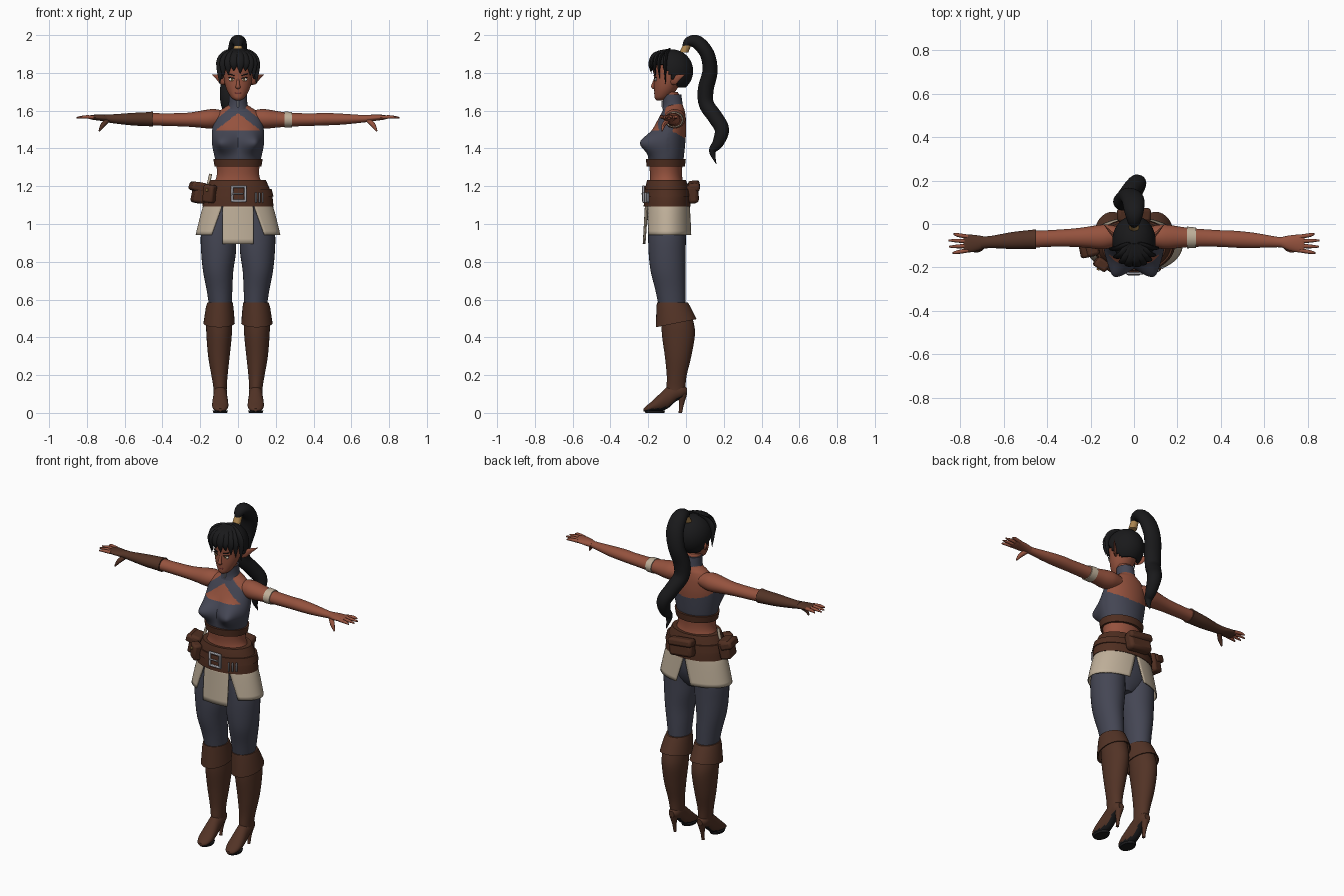
import bpy, bmesh, math
from mathutils import Vector, Matrix

def material(name, r, g, b):
    m = bpy.data.materials.new(name)
    m.diffuse_color = (r, g, b, 1)
    return m

SKIN = material("skin", .30, .085, .048)
SLATE = material("slate cloth", .058, .061, .088)
CREAM = material("cream cloth", .52, .43, .32)
BOOT = material("boot leather", .085, .033, .019)
BELT = material("belt leather", .080, .028, .015)
HAIR = material("black hair", .010, .010, .011)
METAL = material("silver metal", .42, .42, .46)
GOLD = material("tan gold", .42, .24, .08)
WHITE = material("eye white", .70, .66, .60)
LIPS = material("dark lips", .17, .035, .03)

def finish(bm, name, mat):
    bmesh.ops.recalc_face_normals(bm, faces=bm.faces)
    me = bpy.data.meshes.new(name)
    bm.to_mesh(me)
    bm.free()
    me.materials.append(mat)
    ob = bpy.data.objects.new(name, me)
    bpy.context.collection.objects.link(ob)
    return ob

def tube(name, rings, mat, axis=None, ref=(1, 0, 0), n=24, sub=4):
    """Smooth loft through elliptical rings (x, y, z, half width, half depth)."""
    P, S = [Vector(r) for r in rings], []
    for i in range(len(P) - 1):
        a, b, c, d = P[max(i - 1, 0)], P[i], P[i + 1], P[min(i + 2, len(P) - 1)]
        for k in range(sub):
            t = k / sub
            S.append(b + (c - a) * (t / 2) + (a * 2 - b * 5 + c * 4 - d) * (t * t / 2)
                     + (b * 3 - a - c * 3 + d) * (t ** 3 / 2))
    S.append(P[-1])
    bm, loops = bmesh.new(), []
    for i, s in enumerate(S):
        t = Vector(axis) if axis else Vector((S[min(i + 1, len(S) - 1)] - S[max(i - 1, 0)])[:3]).normalized()
        u = Vector(ref)
        u = (u - t * u.dot(t)).normalized()
        v = t.cross(u)
        loops.append([bm.verts.new(Vector(s[:3]) + u * max(s[3], .0008) * math.cos(q) + v * max(s[4], .0008) * math.sin(q))
                      for q in (2 * math.pi * j / n for j in range(n))])
    for A, B in zip(loops, loops[1:]):
        for j in range(n):
            bm.faces.new((A[j], A[(j + 1) % n], B[(j + 1) % n], B[j]))
    bm.faces.new(loops[0])
    bm.faces.new(loops[-1])
    return finish(bm, name, mat)

def upright(name, rings, mat, **kw):      # rings: x, y, z, a, b stacked along z
    return tube(name, rings, mat, axis=(0, 0, 1), **kw)

def ball(name, loc, size, mat):
    bm = bmesh.new()
    bmesh.ops.create_uvsphere(bm, u_segments=20, v_segments=12, radius=1,
                              matrix=Matrix.Translation(loc) @ Matrix.Diagonal((*size, 1)))
    return finish(bm, name, mat)

def box(name, loc, size, mat, rot=(0, 0, 0), bevel=.004):
    bm = bmesh.new()
    bmesh.ops.create_cube(bm, size=1, matrix=Matrix.Diagonal((*size, 1)))
    ob = finish(bm, name, mat)
    ob.location, ob.rotation_euler = loc, rot
    mod = ob.modifiers.new("bevel", "BEVEL")
    mod.width, mod.segments = bevel, 2
    return ob

# Torso with bust, and the halter top coloured by height and direction
torso = upright("torso", [(0, *r) for r in [
    (-.095, 1.08, .165, .105), (-.10, 1.18, .142, .095), (-.105, 1.25, .114, .085), (-.107, 1.31, .114, .088),
    (-.105, 1.36, .124, .094), (-.098, 1.44, .135, .095), (-.087, 1.50, .136, .088), (-.073, 1.56, .125, .072),
    (-.065, 1.60, .095, .058), (-.064, 1.62, .066, .05), (-.066, 1.64, .046, .045), (-.085, 1.70, .042, .042)]],
    SKIN, n=128, sub=12)
for v in torso.data.vertices:
    x, y, z = v.co
    if y < -.09:
        g = math.exp(-((abs(x) - .066) / .05) ** 2 - ((z - 1.43) / .052) ** 2)
        v.co.y -= .06 * g
        v.co.x += math.copysign(.025, x) * g * min(1, abs(x) / .06)
torso.data.materials.append(SLATE)
for f in torso.data.polygons:
    x, y, z = f.center
    strap = abs(z - 1.617 + .78 * abs(x)) < .029
    top = 1.497 if y < -.07 else 1.49 - .55 * (y + .07)
    if z > 1.335 and (z < top or (strap and y < -.07)):
        f.material_index = 1
upright("under_bust_band", [(0, -.107, 1.305, .124, .101), (0, -.107, 1.345, .131, .106)], BELT, n=48, sub=1)
upright("collar", [(0, -.07, 1.605, .060, .056), (0, -.07, 1.635, .050, .052), (0, -.075, 1.685, .048, .05)], SLATE)
box("collar_clasp", (0, -.125, 1.635), (.008, .008, .034), METAL, bevel=.002)

# Head and face
upright("head", [(0, *r) for r in [
    (-.138, 1.655, .014, .018), (-.128, 1.668, .034, .038), (-.113, 1.70, .055, .055), (-.102, 1.735, .068, .067),
    (-.09, 1.78, .076, .079), (-.085, 1.83, .080, .086), (-.085, 1.88, .066, .072), (-.085, 1.905, .03, .03)]], SKIN, n=40)
tube("nose", [(0, -.163, 1.77, .006, .006), (0, -.173, 1.74, .009, .008), (0, -.175, 1.725, .013, .009),
              (0, -.166, 1.718, .008, .004)], SKIN)
ball("lips", (0, -.163, 1.692), (.019, .006, .007), LIPS)
for s, side in ((-1, "right"), (1, "left")):
    ball("eye_" + side, (s * .033, -.160, 1.765), (.017, .006, .009), WHITE)
    ball("iris_" + side, (s * .032, -.1635, 1.765), (.0075, .004, .008), GOLD)
    ball("pupil_" + side, (s * .032, -.1665, 1.765), (.0035, .002, .004), HAIR)
    box("lashes_" + side, (s * .035, -.163, 1.774), (.036, .007, .005), HAIR, (0, -s * .2, s * .25), .002)
    box("brow_" + side, (s * .035, -.165, 1.79), (.036, .007, .005), HAIR, (0, -s * .25, s * .25), .002)
    tube("ear_" + side, [(s * .066, -.075, 1.75, .015, .008), (s * .085, -.06, 1.762, .024, .009),
                         (s * .11, -.035, 1.778, .014, .006), (s * .137, -.005, 1.79, .001, .001)],
         SKIN, ref=(0, 0, 1), n=12)

# Hair cap with the face opening removed, locks, and ponytail
bm = bmesh.new()
bmesh.ops.create_uvsphere(bm, u_segments=48, v_segments=40, radius=1,
                          matrix=Matrix.Translation((0, -.078, 1.81)) @ Matrix.Diagonal((.1, .116, .115, 1)))
def hairline(y):
    return 1.72 + .125 * min(1, max(0, (-.035 - y) / .09))
bmesh.ops.delete(bm, geom=[f for f in bm.faces if f.calc_center_median().z < hairline(f.calc_center_median().y)],
                 context='FACES')
cap = finish(bm, "hair_cap", HAIR)
cap.modifiers.new("thickness", "SOLIDIFY").thickness = .014
for i, (x, z) in enumerate([(-.096, 1.74), (-.078, 1.775), (-.052, 1.79), (-.022, 1.81), (.012, 1.795),
                            (.04, 1.81), (.065, 1.785), (.083, 1.77), (.097, 1.74)]):
    d = math.sqrt(1 - (x / .1) ** 2)
    tube("fringe_lock_%d" % i, [(x * .2, -.09, 1.923, .012, .006), (x * .65, -.085 - .08 * d, 1.90, .022, .010),
                                (x * .98, -.085 - .105 * d, 1.85, .022, .010),
                                (x, -.085 - .098 * d, z, .001, .001)], HAIR, n=10)
upright("hair_tie", [(0, -.012, 1.908, .024, .024), (0, .005, 1.945, .022, .022)], GOLD, sub=1)
tube("ponytail", [(0, -.005, 1.925, .014, .014), (0, .012, 1.962, .03, .026), (0, .06, 1.962, .045, .036),
                  (-.005, .112, 1.90, .052, .038), (-.025, .127, 1.81, .05, .04), (-.045, .105, 1.715, .05, .042),
                  (-.045, .108, 1.635, .045, .04), (-.015, .155, 1.565, .042, .04), (.015, .19, 1.50, .04, .038),
                  (.02, .17, 1.43, .032, .03), (.015, .14, 1.385, .02, .018), (.02, .16, 1.318, .001, .001)], HAIR, sub=6)

# Arms and hands; the right hand wears a long glove
for s, side in ((-1, "right"), (1, "left")):
    kw = dict(axis=(1, 0, 0), ref=(0, 1, 0))
    glove = BOOT if s < 0 else SKIN
    tube("arm_" + side, [(s * r[0], *r[1:]) for r in [
        (.06, -.055, 1.56, .04, .036), (.12, -.058, 1.558, .055, .05), (.16, -.06, 1.556, .056, .05),
        (.21, -.061, 1.554, .049, .043), (.28, -.063, 1.552, .042, .036), (.40, -.067, 1.553, .038, .033),
        (.46, -.07, 1.555, .039, .033), (.55, -.075, 1.555, .035, .029), (.66, -.083, 1.557, .024, .02),
        (.70, -.085, 1.56, .024, .018)]], SKIN, **kw)
    tube("palm_" + side, [(s * r[0], *r[1:]) for r in [
        (.68, -.084, 1.558, .024, .019), (.72, -.088, 1.562, .036, .017), (.77, -.09, 1.565, .042, .013),
        (.785, -.09, 1.565, .038, .009)]], glove, **kw)
    for k, tip in ((-1.5, .835), (-.5, .852), (.5, .855), (1.5, .83)):
        tube("finger_%s_%d" % (side, k * 2), [(s * .765, -.09 + k * .021, 1.565, .010, .010),
             (s * .81, -.09 + k * .026, 1.567, .009, .009), (s * tip, -.09 + k * .029, 1.563, .004, .004)],
             SKIN, n=10, **kw)
    tube("thumb_" + side, [(s * .69, -.095, 1.55, .014, .013), (s * .715, -.118, 1.525, .013, .011),
                           (s * .735, -.127, 1.492, .004, .004)], glove, n=10)
tube("long_glove", [(-.45, -.07, 1.556, .046, .040), (-.48, -.071, 1.555, .043, .037), (-.56, -.076, 1.555, .039, .033),
                    (-.66, -.083, 1.557, .028, .024), (-.705, -.086, 1.561, .03, .02)], BOOT, **kw)
tube("arm_band", [(.245, -.062, 1.553, .050, .043), (.285, -.063, 1.552, .047, .041)], CREAM, sub=1, **kw)

# Leggings, boots and feet
upright("hips", [(0, -.09, .90, .05, .05), (0, -.095, .95, .14, .085), (0, -.097, 1.02, .172, .108),
                 (0, -.097, 1.12, .165, .11)], SLATE, n=40)
for s, side in ((-1, "right"), (1, "left")):
    def leg(name, rings, mat, **kw):
        return upright(name + "_" + side, [(s * r[0], *r[1:]) for r in rings], mat, **kw)
    leg("legging", [(.085, -.097, 1.05, .09, .1), (.102, -.1, .95, .094, .1), (.103, -.1, .85, .092, .098),
                    (.105, -.095, .75, .080, .092), (.098, -.082, .65, .068, .08), (.092, -.072, .55, .058, .07)],
        SLATE, n=32)
    cuff = leg("boot_cuff", [(.095, -.072, .585, .067, .082), (.097, -.066, .56, .073, .09), (.1, -.052, .475, .083, .108),
                             (.1, -.052, .477, .076, .1), (.095, -.066, .56, .06, .075)], BOOT, n=32, sub=1)
    for v in cuff.data.vertices:
        if v.co.z < .5:
            v.co.z += .2 * (v.co.y + .05)
    leg("boot_shaft", [(.096, -.06, .56, .062, .075), (.1, -.045, .48, .068, .085), (.1, -.04, .41, .067, .087),
                       (.101, -.042, .30, .057, .070), (.098, -.049, .20, .043, .053), (.095, -.053, .14, .036, .05),
                       (.094, -.055, .10, .034, .05)], BOOT, n=32)
    foot = tube("foot_" + side, [(s * .094, *r) for r in [
        (.004, .115, .018, .018), (-.02, .115, .032, .036), (-.055, .108, .036, .048), (-.095, .083, .037, .058),
        (-.14, .054, .042, .046), (-.18, .034, .042, .028), (-.21, .021, .03, .016), (-.224, .016, .012, .008)]],
        BOOT, axis=(0, 1, 0), n=32)
    foot.data.materials.append(HAIR)
    for v in foot.data.vertices:
        v.co.z = max(v.co.z, .006)
    for f in foot.data.polygons:
        if f.normal.z < -.6:
            f.material_index = 1
    leg("boot_heel", [(.094, -.03, 0, .009, .009), (.094, -.024, .045, .011, .013), (.094, -.018, .10, .024, .024)], BOOT, n=16)
    leg("boot_sole", [(.094, -.165, 0, .036, .05), (.094, -.165, .012, .040, .054)], HAIR, sub=1)

# Slit skirt panels on a flaring ellipse; angles run from the front
def panel(name, top, bottom, zbot, s=1):
    bm, rows = bmesh.new(), []
    for i in range(9):
        h = i / 8
        rx, ry, z = .178 + .046 * h ** .8, .118 + .012 * h, 1.11 + (zbot - 1.11) * h
        a, b = (p + (q - p) * h for p, q in zip(top, bottom))
        rows.append([bm.verts.new((s * rx * math.sin(t), -.099 - ry * math.cos(t), z))
                     for t in (a + (b - a) * j / 28 for j in range(29))])
    for A, B in zip(rows, rows[1:]):
        for j in range(28):
            bm.faces.new((A[j], A[j + 1], B[j + 1], B[j]))
    finish(bm, name, CREAM).modifiers.new("thickness", "SOLIDIFY").thickness = .006

panel("skirt_front", (-.46, .46), (-.37, .37), .895)
panel("skirt_right", (.46, math.pi - .01), (.68, math.pi - .22), .942, -1)
panel("skirt_left", (.46, math.pi - .01), (.68, math.pi - .22), .942)

# Belt, buckle, pegs and pouches
upright("belt", [(0, -.1, 1.093, .188, .124), (0, -.1, 1.15, .181, .121), (0, -.102, 1.20, .162, .112),
                 (0, -.103, 1.232, .147, .103)], BELT, n=48)
strap = upright("belt_strap", [(0, -.1, 1.145, .188, .126), (0, -.1, 1.185, .178, .122)], BELT, n=48, sub=1)
for z in (1.122, 1.198):
    box("buckle_bar_%d" % (z * 1000), (.004, -.226, z), (.075, .012, .013), METAL)
for x in (-.03, .038):
    box("buckle_side_%d" % (x * 1000), (x, -.226, 1.16), (.013, .012, .088), METAL)
box("buckle_prong", (-.002, -.232, 1.16), (.06, .008, .009), METAL)
for i in range(3):
    x = .095 + .018 * i
    box("belt_peg_%d" % i, (x, -.225 + .012 * i, 1.14), (.009, .012, .055), METAL, (0, 0, .5))
box("side_pouch", (-.205, -.10, 1.165), (.065, .10, .11), BELT, (0, .2, .2), .014)
box("side_pouch_flap", (-.218, -.10, 1.195), (.07, .108, .045), BELT, (0, .35, .2), .012)
box("front_pouch", (-.15, -.185, 1.16), (.065, .05, .095), BELT, (0, .1, -.6), .012)
box("pouch_button", (-.165, -.208, 1.18), (.014, .01, .014), GOLD, (0, 0, -.6), .003)
tube("tool_handle", [(-.165, -.10, 1.17, .009, .009), (-.145, -.10, 1.265, .008, .008)], CREAM, n=12)
box("back_pouch", (.0, .035, 1.165), (.15, .06, .10), BELT, (.1, .12, 0), .018)
box("back_pouch_flap", (.0, .042, 1.20), (.156, .062, .045), BELT, (.1, .12, 0), .014)

# Smooth shading with sharp edges kept
for ob in bpy.context.scene.objects:
    ob.select_set(True)
bpy.context.view_layer.objects.active = torso
bpy.ops.object.shade_smooth_by_angle(angle=math.radians(40))
